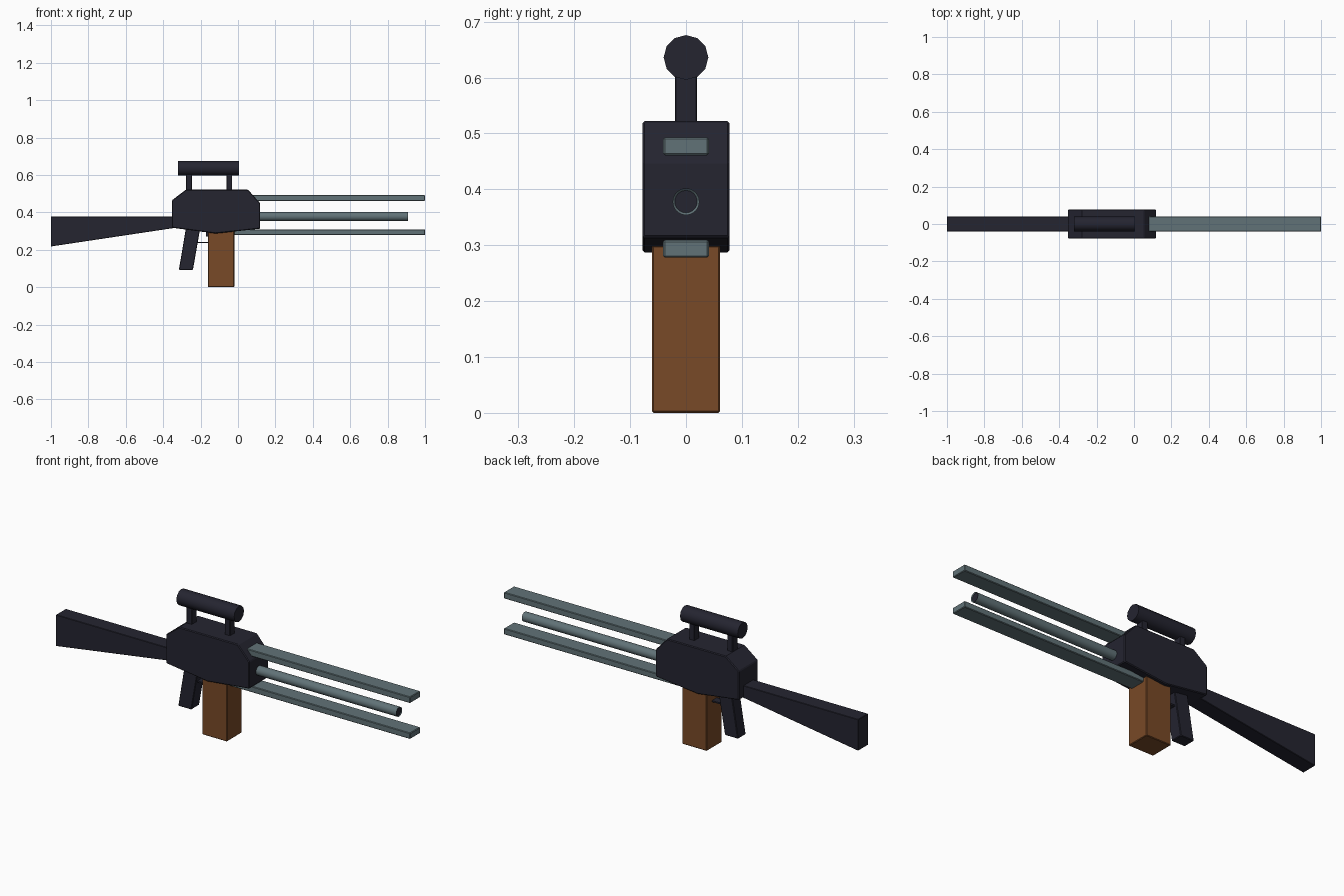
import bpy, bmesh, math
from mathutils import Matrix

if "Cube" in bpy.data.objects:
    bpy.data.objects.remove(bpy.data.objects["Cube"])


def material(name, rgb):
    m = bpy.data.materials.new(name)
    m.diffuse_color = (*rgb, 1)
    m.use_nodes = True
    m.node_tree.nodes["Principled BSDF"].inputs["Base Color"].default_value = m.diffuse_color
    return m


DARK = material("dark_gunmetal", (0.018, 0.018, 0.030))
STEEL = material("grey_steel", (0.120, 0.170, 0.186))
BROWN = material("brown", (0.190, 0.068, 0.020))


def finish(name, bm, mats, bevel):
    bmesh.ops.recalc_face_normals(bm, faces=bm.faces)
    mesh = bpy.data.meshes.new(name)
    bm.to_mesh(mesh)
    bm.free()
    ob = bpy.data.objects.new(name, mesh)
    bpy.context.collection.objects.link(ob)
    for m in mats:
        mesh.materials.append(m)
    if bevel:
        mod = ob.modifiers.new("edge_bevel", 'BEVEL')
        mod.width = bevel
        mod.segments = 1
        mod.limit_method = 'ANGLE'
        mod.angle_limit = math.radians(40)
    return ob


def slab(name, profile, half_width, mat, bevel=0.003):
    """Extrude an x-z side profile symmetrically across y."""
    bm = bmesh.new()
    face = bm.faces.new([bm.verts.new((x, -half_width, z)) for x, z in profile])
    new = bmesh.ops.extrude_face_region(bm, geom=[face])["geom"]
    bmesh.ops.translate(bm, vec=(0, 2 * half_width, 0),
                        verts=[v for v in new if isinstance(v, bmesh.types.BMVert)])
    return finish(name, bm, [mat], bevel)


def box(name, x0, x1, z0, z1, half_width, mat, bevel=0.003):
    return slab(name, [(x0, z0), (x1, z0), (x1, z1), (x0, z1)], half_width, mat, bevel)


def rod(name, x0, x1, z, radius, sides, mats, bore=0.0):
    """Cylinder along x, optionally with a dark recessed bore at the +x end."""
    bm = bmesh.new()
    bmesh.ops.create_cone(bm, cap_ends=True, segments=sides, radius1=radius,
                          radius2=radius, depth=x1 - x0)
    bmesh.ops.transform(bm, verts=bm.verts, matrix=Matrix.Translation(((x0 + x1) / 2, 0, z))
                        @ Matrix.Rotation(math.pi / 2, 4, 'Y'))
    if bore:
        end = max(bm.faces, key=lambda f: f.calc_center_median().x)
        bmesh.ops.inset_region(bm, faces=[end], thickness=radius - bore)
        bmesh.ops.translate(bm, verts=end.verts, vec=(-0.004, 0, 0))
        end.material_index = 1
    ob = finish(name, bm, mats, 0)
    bpy.ops.object.select_all(action='DESELECT')
    ob.select_set(True)
    bpy.context.view_layer.objects.active = ob
    bpy.ops.object.shade_smooth_by_angle(angle=math.radians(35))
    return ob


# Receiver body with sloped shoulders and shallow V underside
slab("body", [(-0.353, 0.318), (-0.12, 0.287), (0.118, 0.313), (0.118, 0.45),
              (0.053, 0.522), (-0.278, 0.522), (-0.353, 0.465)], 0.078, DARK, 0.004)

# Tapered shoulder stock
slab("stock", [(-1.0, 0.218), (-0.34, 0.317), (-0.34, 0.378), (-1.0, 0.378)], 0.04, DARK, 0.002)

# Slanted grip, trigger and guard
slab("grip", [(-0.316, 0.093), (-0.241, 0.093), (-0.203, 0.31), (-0.278, 0.32)], 0.032, DARK)
box("trigger_guard", -0.225, -0.155, 0.236, 0.243, 0.02, DARK, 0)
box("trigger", -0.17, -0.155, 0.27, 0.295, 0.02, DARK, 0)

# Ammunition box under the body
box("magazine", -0.16, -0.02, 0.0, 0.30, 0.061, BROWN)

# Two flat rails with the round barrel between them
box("upper_rail", 0.075, 1.0, 0.461, 0.493, 0.041, STEEL)
box("lower_rail", -0.05, 1.0, 0.278, 0.309, 0.041, STEEL)
rod("barrel", 0.10, 0.91, 0.378, 0.024, 24, [STEEL, DARK], bore=0.02)

# Scope tube on two posts
rod("scope", -0.32, 0.006, 0.636, 0.04, 12, [DARK])
for i, x in enumerate((-0.262, -0.046)):
    box(f"scope_post_{i + 1}", x - 0.015, x + 0.015, 0.515, 0.62, 0.02, DARK, 0.002)
